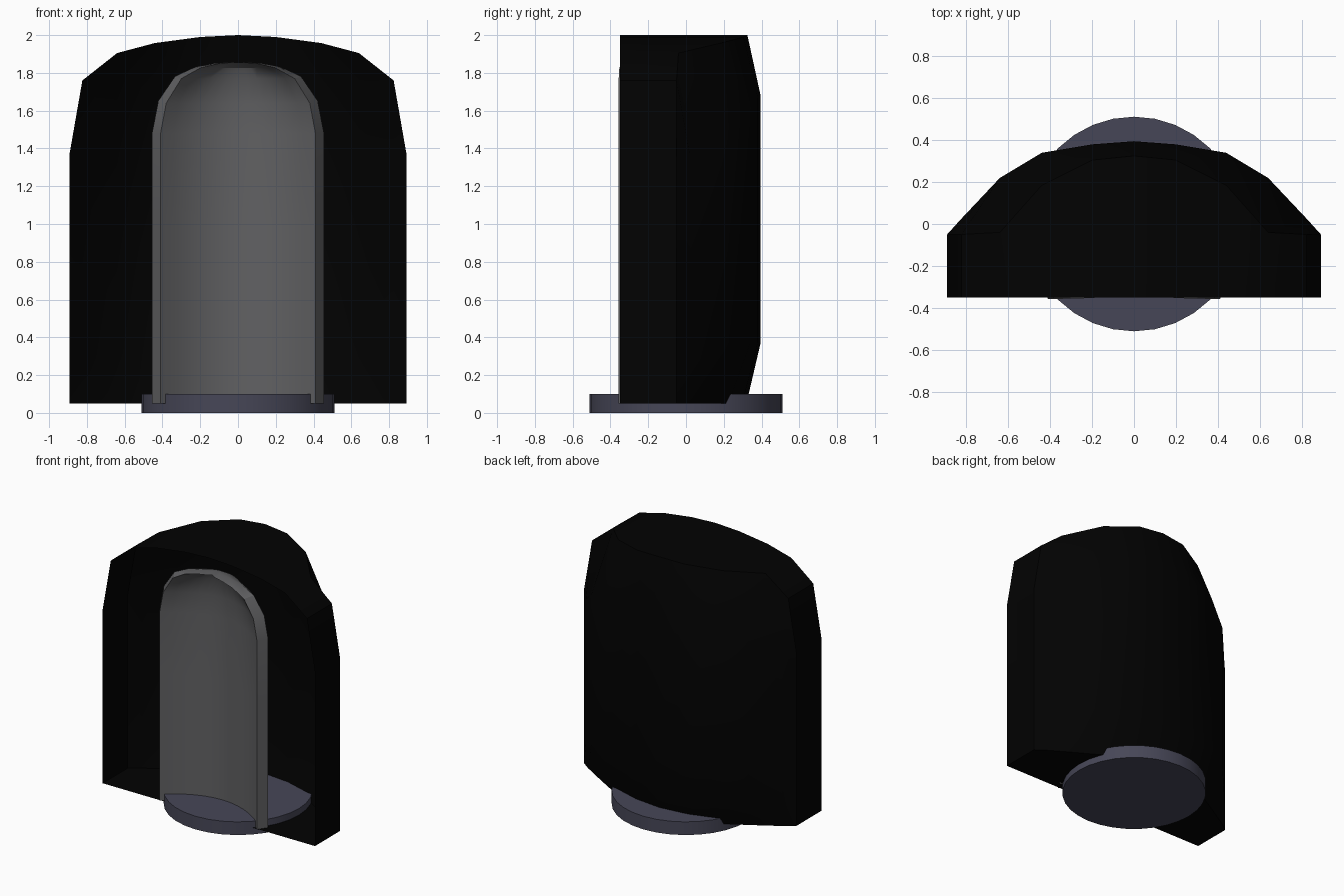
import bpy, bmesh, math

if "Cube" in bpy.data.objects:
    bpy.data.objects.remove(bpy.data.objects["Cube"])


def material(name, rgb):
    m = bpy.data.materials.new(name)
    m.diffuse_color = (*rgb, 1)
    m.use_nodes = True
    m.node_tree.nodes["Principled BSDF"].inputs["Base Color"].default_value = m.diffuse_color
    return m


def grid_faces(rows, cols, start=0):
    return [(start + i * cols + j, start + i * cols + j + 1,
             start + (i + 1) * cols + j + 1, start + (i + 1) * cols + j)
            for i in range(rows - 1) for j in range(cols - 1)]


def make_object(name, verts, faces, mat, angle=30):
    me = bpy.data.meshes.new(name)
    me.from_pydata(verts, [], faces)
    bm = bmesh.new()
    bm.from_mesh(me)
    bmesh.ops.recalc_face_normals(bm, faces=bm.faces)
    bm.to_mesh(me)
    bm.free()
    ob = bpy.data.objects.new(name, me)
    bpy.context.collection.objects.link(ob)
    me.materials.append(mat)
    bpy.context.view_layer.objects.active = ob
    ob.select_set(True)
    bpy.ops.object.shade_smooth_by_angle(angle=math.radians(angle))
    ob.select_set(False)
    return ob


# Hood: open-fronted shell; each column is
# x, floor back y, wall back y, roof back y, roof z, lower and upper chamfer heights
half = [(0.892, -0.05, -0.05, -0.05, 1.37, 0.05, 0.06),
        (0.824, 0.0, 0.025, -0.05, 1.76, 0.2, 0.42),
        (0.64, 0.11, 0.22, -0.04, 1.905, 0.32, 0.40),
        (0.44, 0.225, 0.34, 0.185, 1.958, 0.32, 0.34),
        (0.2, 0.298, 0.38, 0.305, 1.99, 0.32, 0.32),
        (0.0, 0.32, 0.395, 0.325, 2.0, 0.32, 0.32)]
columns = half + [(-c[0], *c[1:]) for c in reversed(half[:-1])]
verts = []
for x, yf, yw, yr, z, lo, hi in columns:
    verts += [(x, -0.35, 0.05), (x, yf, 0.05), (x, yw, 0.05 + lo),
              (x, yw, z - hi), (x, yr, z), (x, -0.35, z)]
last = len(verts) - 6
sides = [tuple(range(6)), tuple(range(last, last + 6))]
make_object("hood", verts, grid_faces(len(columns), 6) + sides,
            material("black", (0.0005, 0.0005, 0.0005)), 40)

# Back pad: arched concave panel with thickness, vaulting forward at its top
# each level is z, half width, depth of the hollow
levels = [(0.05, 0.41, 0.17), (0.5, 0.41, 0.17), (1.0, 0.41, 0.17), (1.48, 0.41, 0.17),
          (1.64, 0.38, 0.165), (1.77, 0.30, 0.145), (1.826, 0.20, 0.115),
          (1.848, 0.11, 0.07), (1.856, 0.03, 0.02)]
N = 12
front = []
for z, w, depth in levels:
    for i in range(N + 1):
        t = 2 * i / N - 1
        y = -0.357 + depth * (1 - t * t) + 0.03 * (1 - w / 0.41) ** 3
        front.append((w * t, y, z))
back = [(x * 1.11, y + 0.07, z + 0.012 * min(1, abs(x) / 0.3) * (z > 1.6)) for x, y, z in front]
n, m, off = N + 1, len(levels), len(front)
rim = list(range(n)) + [i * n + N for i in range(1, m)]
rim += [(m - 1) * n + i for i in range(N - 1, -1, -1)] + [i * n for i in range(m - 2, 0, -1)]
faces = grid_faces(m, n) + grid_faces(m, n, off)
faces += [(a, b, b + off, a + off) for a, b in zip(rim, rim[1:] + rim[:1])]
make_object("back_pad", front + back, faces, material("grey", (0.12, 0.12, 0.125)))

# Base: flat round plate
bpy.ops.mesh.primitive_cylinder_add(vertices=32, radius=0.512, depth=0.1, location=(0, 0, 0.05))
base = bpy.context.object
base.name = "base_plate"
base.data.materials.append(material("slate", (0.062, 0.062, 0.095)))
bpy.ops.object.shade_smooth_by_angle(angle=math.radians(30))
